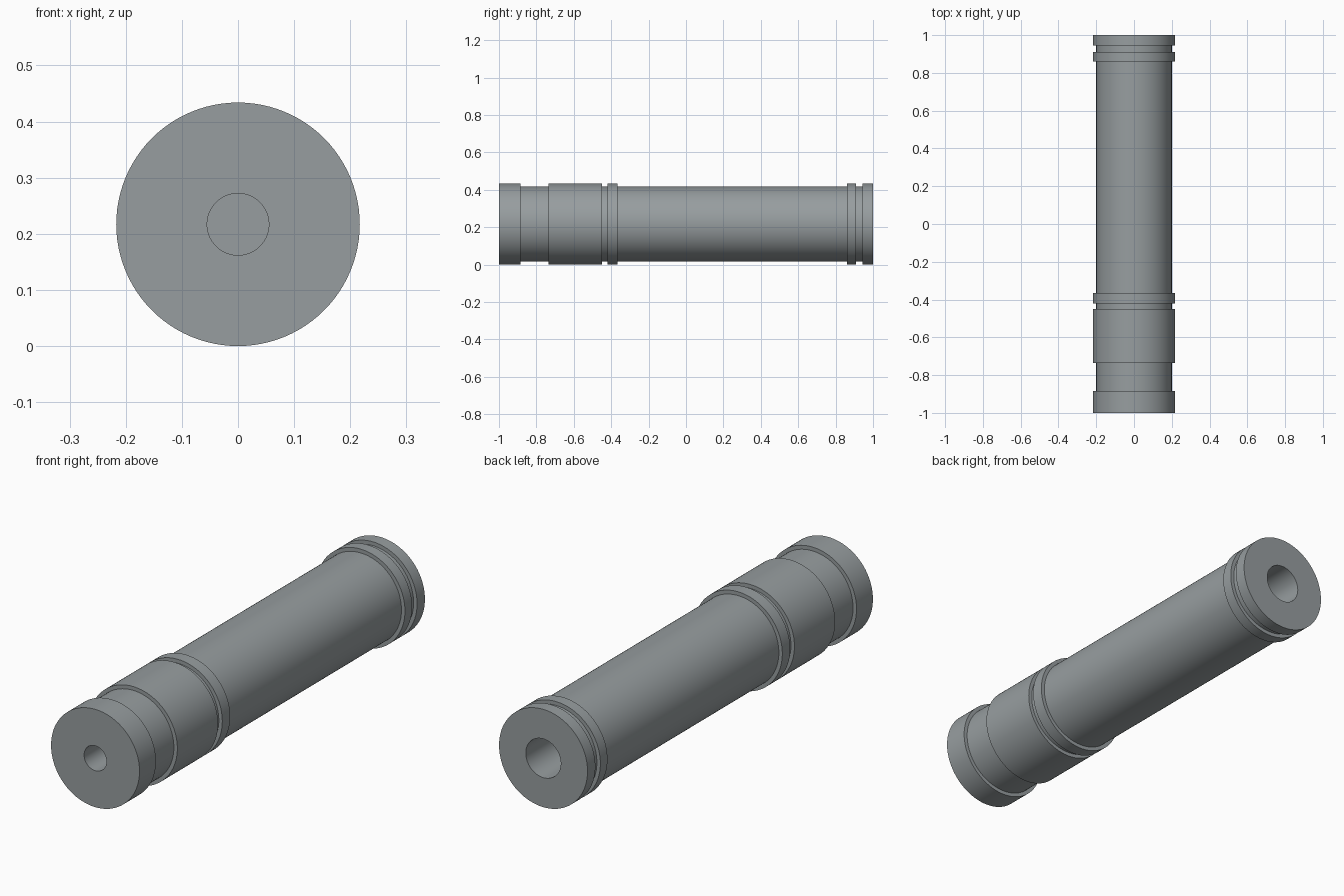
import bpy, bmesh, math

if "Cube" in bpy.data.objects:
    bpy.data.objects.remove(bpy.data.objects["Cube"])

SEGMENTS = 96
R_COLLAR, R_BODY = 0.217, 0.2
CENTRE_Z = R_COLLAR

grey = bpy.data.materials.new("satin grey metal")
grey.diffuse_color = (0.31, 0.34, 0.35, 1.0)
grey.use_nodes = True
grey.node_tree.nodes["Principled BSDF"].inputs["Base Color"].default_value = grey.diffuse_color


def revolve(name, profile):
    """Spin (radius, y) points around the lengthwise axis; radius 0 closes a cap."""
    bm = bmesh.new()
    rings = []
    for r, y in profile:
        if r == 0:
            rings.append([bm.verts.new((0, y, CENTRE_Z))] * SEGMENTS)
        else:
            angles = [2 * math.pi * i / SEGMENTS for i in range(SEGMENTS)]
            rings.append([bm.verts.new((r * math.cos(a), y, CENTRE_Z + r * math.sin(a)))
                          for a in angles])
    for a, b in zip(rings, rings[1:]):
        for i in range(SEGMENTS):
            j = (i + 1) % SEGMENTS
            bm.faces.new(dict.fromkeys((a[i], a[j], b[j], b[i])))
    bmesh.ops.recalc_face_normals(bm, faces=bm.faces)
    mesh = bpy.data.meshes.new(name)
    bm.to_mesh(mesh)
    bm.free()
    mesh.materials.append(grey)
    obj = bpy.data.objects.new(name, mesh)
    bpy.context.collection.objects.link(obj)
    bpy.ops.object.select_all(action='DESELECT')
    obj.select_set(True)
    bpy.context.view_layer.objects.active = obj
    bpy.ops.object.shade_smooth_by_angle(angle=math.radians(30))
    return obj


# Raised bands along the shaft: front collar, grip, ring, rear ring, rear collar
bands = [(-1.0, -0.885), (-0.735, -0.45), (-0.42, -0.365), (0.86, 0.91), (0.945, 1.0)]

# Front blind bore, stepped outside, then the wider rear blind bore
profile = [(0, -0.7), (0.055, -0.7), (0.055, -1.0)]
for k, (start, end) in enumerate(bands):
    if k > 0:
        profile.append((R_BODY, start))
    profile += [(R_COLLAR, start), (R_COLLAR, end)]
    if k < len(bands) - 1:
        profile.append((R_BODY, end))
profile += [(0.086, 1.0), (0.086, 0.6), (0, 0.6)]

revolve("banded_shaft", profile)
